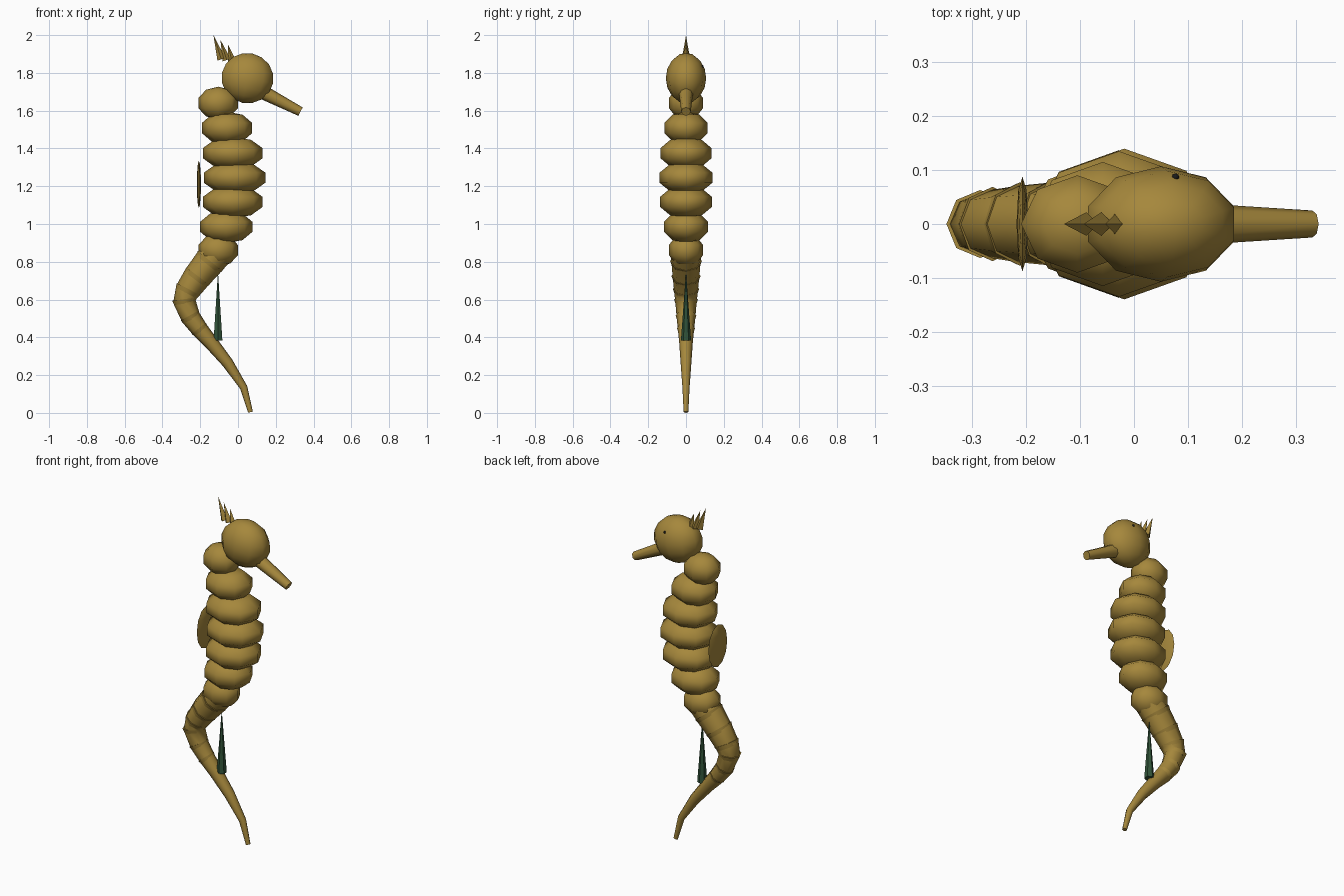
import bpy, bmesh, math
from mathutils import Vector, Matrix

cube = bpy.data.objects.get("Cube")
if cube:
    bpy.data.objects.remove(cube, do_unlink=True)


def material(name, rgb):
    m = bpy.data.materials.new(name)
    m.use_nodes = True
    m.diffuse_color = (*rgb, 1)
    m.node_tree.nodes["Principled BSDF"].inputs["Base Color"].default_value = (*rgb, 1)
    return m


GOLD = material("golden ochre", (0.38, 0.245, 0.045))
GREEN = material("seaweed green", (0.03, 0.085, 0.04))
BLACK = material("eye black", (0.01, 0.01, 0.01))


def finish(name, bm, mat, angle):
    bmesh.ops.recalc_face_normals(bm, faces=bm.faces)
    me = bpy.data.meshes.new(name)
    bm.to_mesh(me)
    bm.free()
    me.materials.append(mat)
    ob = bpy.data.objects.new(name, me)
    bpy.context.collection.objects.link(ob)
    bpy.ops.object.select_all(action='DESELECT')
    ob.select_set(True)
    bpy.context.view_layer.objects.active = ob
    bpy.ops.object.shade_smooth_by_angle(angle=math.radians(angle))
    return ob


def ellipsoid(name, centre, radii, segments, rings, mat=GOLD, tilt=0, angle=60):
    bm = bmesh.new()
    bmesh.ops.create_uvsphere(bm, u_segments=segments, v_segments=rings, radius=1)
    bm.transform(Matrix.Translation(centre) @ Matrix.Rotation(math.radians(tilt), 4, 'Y')
                 @ Matrix.Diagonal((*radii, 1)))
    return finish(name, bm, mat, angle)


def cone(name, start, end, r1, r2, sides, mat=GOLD, angle=50):
    start, end = Vector(start), Vector(end)
    axis = end - start
    bm = bmesh.new()
    bmesh.ops.create_cone(bm, cap_ends=True, segments=sides, radius1=r1, radius2=r2,
                          depth=axis.length)
    # Tilt within the XZ plane so the sides stay symmetrical
    bm.transform(Matrix.Translation((start + end) / 2)
                 @ Matrix.Rotation(math.atan2(axis.x, axis.z), 4, 'Y'))
    return finish(name, bm, mat, angle)


# Body: stacked faceted beads (x, z, half depth, half width)
beads = [(-0.105, 1.64, 0.11, 0.095), (-0.058, 1.508, 0.14, 0.121),
         (-0.028, 1.375, 0.166, 0.142), (-0.018, 1.245, 0.171, 0.147),
         (-0.028, 1.117, 0.166, 0.144), (-0.062, 0.985, 0.145, 0.123),
         (-0.105, 0.862, 0.11, 0.095)]
for i, (x, z, rx, ry) in enumerate(beads):
    ellipsoid(f"body_segment_{i + 1}", (x, 0, z), (rx, ry, 0.087), 8, 5)

# Head, snout and eye
ellipsoid("head", (0.05, 0, 1.772), (0.145, 0.107, 0.133), 10, 8, tilt=12)
cone("snout", (0.05, 0, 1.74), (0.331, 0, 1.595), 0.043, 0.025, 8)
ellipsoid("left_eye", (0.077, 0.087, 1.835), (0.007, 0.007, 0.007), 8, 6, BLACK)

# Crown spikes
spikes = [(-0.088, 1.872, -0.13, 2.0), (-0.06, 1.868, -0.093, 1.975),
          (-0.032, 1.86, -0.053, 1.95)]
for i, (x, z, tx, tz) in enumerate(spikes):
    cone(f"crown_spike_{i + 1}", (x, 0, z), (tx, 0, tz), 0.022, 0, 4, angle=30)

# Back fin
ellipsoid("back_fin", (-0.207, 0, 1.21), (0.011, 0.088, 0.125), 8, 6, angle=40)

# Tail: tapered tube swept along a bent path (x, z, radius)
path = [(-0.095, 0.87, 0.086), (-0.155, 0.795, 0.081), (-0.22, 0.715, 0.074),
        (-0.268, 0.645, 0.066), (-0.284, 0.59, 0.06), (-0.25, 0.505, 0.052),
        (-0.2, 0.438, 0.045), (-0.145, 0.375, 0.038), (-0.055, 0.265, 0.03),
        (0.03, 0.135, 0.02), (0.066, 0.004, 0.013)]
SIDES = 8
bm = bmesh.new()
rings = []
points = [Vector((x, 0, z)) for x, z, r in path]
for i, p in enumerate(points):
    d = (points[min(i + 1, len(points) - 1)] - points[max(i - 1, 0)]).normalized()
    n = Vector((-d.z, 0, d.x))
    ring = []
    for k in range(SIDES):
        a = math.tau * k / SIDES
        ring.append(bm.verts.new(p + path[i][2] * (n * math.cos(a)
                                                   + Vector((0, math.sin(a) * 0.95, 0)))))
    rings.append(ring)
for a, b in zip(rings, rings[1:]):
    for k in range(SIDES):
        j = (k + 1) % SIDES
        bm.faces.new((a[k], a[j], b[j], b[k]))
bm.faces.new(rings[0])
bm.faces.new(rings[-1])
finish("tail", bm, GOLD, 50)

# Slightly raised bony ridges along the upper tail
for i in range(1, 7):
    d = (points[i + 1] - points[i - 1]).normalized() * 0.012
    r = path[i][2]
    cone(f"tail_ridge_{i}", points[i] - d, points[i] + d, r + 0.003, r - 0.004, SIDES)

# Seaweed blade
cone("seaweed_blade", (-0.106, 0, 0.383), (-0.106, 0, 0.735), 0.027, 0.001, 6, GREEN, 30)
